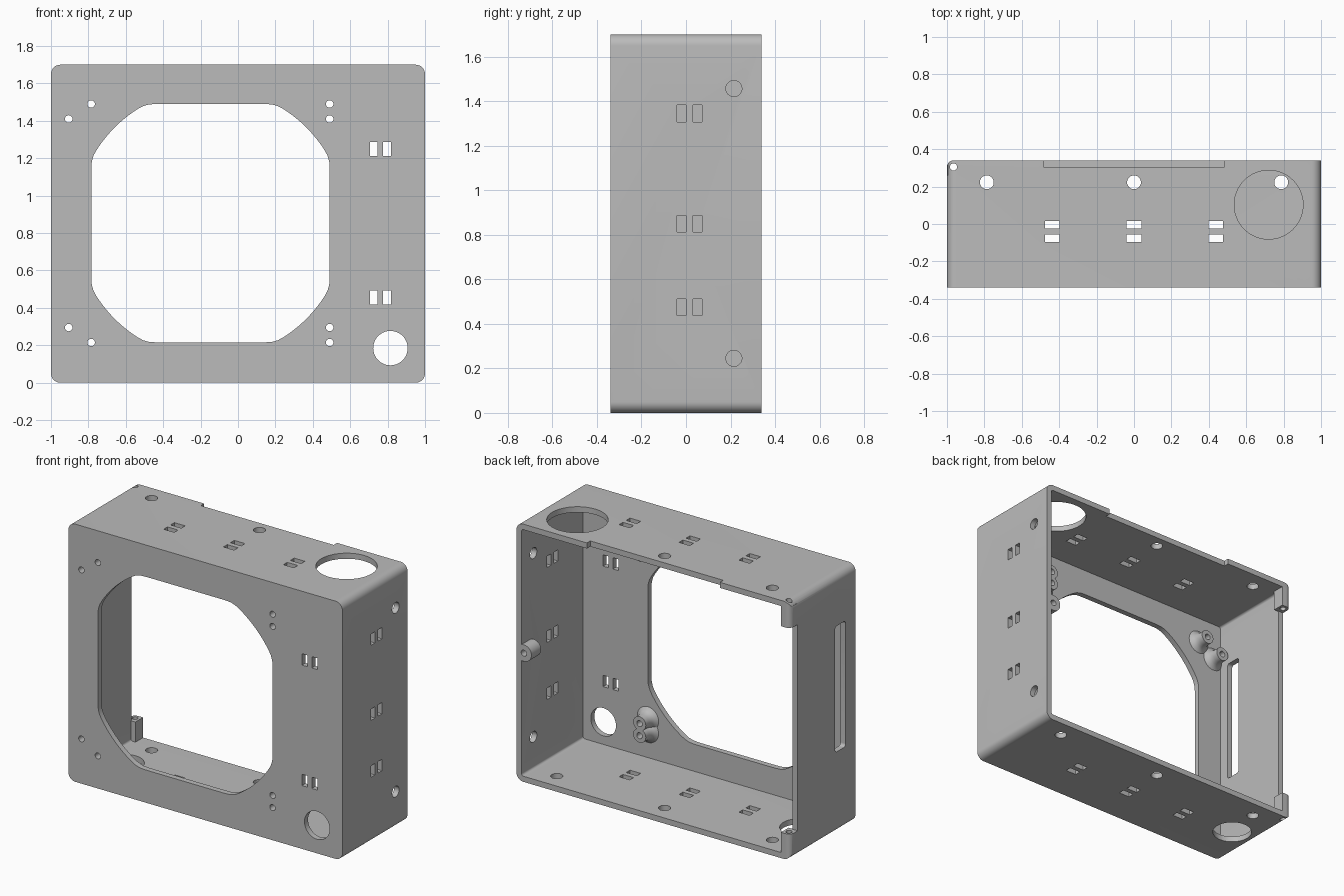
import bpy, bmesh
from math import cos, sin, pi, radians
from mathutils import Vector

cube = bpy.data.objects.get("Cube")
if cube:
    bpy.data.objects.remove(cube, do_unlink=True)

W, D, H, T = 1.0, 0.34, 1.70, 0.037   # half width, half depth, height, wall
MID = H / 2

mat = bpy.data.materials.new("light_grey_plastic")
mat.use_nodes = True
GREY = (0.5, 0.5, 0.5, 1)
mat.diffuse_color = GREY
mat.node_tree.nodes["Principled BSDF"].inputs["Base Color"].default_value = GREY


# Profiles
def circle(a, b, r, n=32):
    return [(a + r * cos(2 * pi * i / n), b + r * sin(2 * pi * i / n)) for i in range(n)]


def rect(a, b, w, h):
    return [(a - w / 2, b - h / 2), (a + w / 2, b - h / 2),
            (a + w / 2, b + h / 2), (a - w / 2, b + h / 2)]


def round_rect(a0, b0, a1, b1, r, n=8):
    pts = []
    corners = [(a1 - r, b1 - r), (a0 + r, b1 - r), (a0 + r, b0 + r), (a1 - r, b0 + r)]
    for k, (a, b) in enumerate(corners):
        for i in range(n + 1):
            t = pi / 2 * (k + i / n)
            pts.append((a + r * cos(t), b + r * sin(t)))
    return pts


def fan_opening(a, b, half, radius, n=144, p=90):
    # square softly clipped by a circle
    pts = []
    for i in range(n):
        t = 2 * pi * i / n
        s = half / max(abs(cos(t)), abs(sin(t)))
        r = (s ** -p + radius ** -p) ** (-1 / p)
        pts.append((a + r * cos(t), b + r * sin(t)))
    return pts


# Solids
PLACE = {"x": lambda a, b, t: (t, a, b),
         "y": lambda a, b, t: (a, t, b),
         "z": lambda a, b, t: (a, b, t)}


def loft(bm, axis, rings):
    place = PLACE[axis]
    loops = [[bm.verts.new(place(a, b, t)) for a, b in pts] for pts, t in rings]
    n = len(loops[0])
    for lo, hi in zip(loops, loops[1:]):
        for i in range(n):
            j = (i + 1) % n
            bm.faces.new((lo[i], lo[j], hi[j], hi[i]))
    bm.faces.new(loops[0][::-1])
    bm.faces.new(loops[-1])


def prism(bm, axis, pts, lo, hi):
    loft(bm, axis, [(pts, lo), (pts, hi)])


def finish(name, bm):
    bmesh.ops.recalc_face_normals(bm, faces=bm.faces)
    mesh = bpy.data.meshes.new(name)
    bm.to_mesh(mesh)
    bm.free()
    obj = bpy.data.objects.new(name, mesh)
    mesh.materials.append(mat)
    bpy.context.collection.objects.link(obj)
    return obj


def solid(name, axis, pts, lo, hi):
    bm = bmesh.new()
    prism(bm, axis, pts, lo, hi)
    return finish(name, bm)


def combine(target, tool, operation):
    tool.hide_render = True
    mod = target.modifiers.new("combine", "BOOLEAN")
    mod.operation, mod.object, mod.solver = operation, tool, "EXACT"
    bpy.context.view_layer.objects.active = target
    bpy.ops.object.modifier_apply(modifier=mod.name)
    bpy.data.objects.remove(tool, do_unlink=True)


# Open-backed shell
body = solid("enclosure_body", "y", round_rect(-W, 0, W, H, 0.05), -D, D)
combine(body, solid("cavity", "y", round_rect(T - W, T, W - T, H - T, 0.015), T - D, D + 0.1), "DIFFERENCE")

# Right wall stops short of the rim between the hinge posts
combine(body, solid("hinge_gap", "z", rect(-W, 0.34, 0.09, 0.15), 0.17, H - 0.17), "DIFFERENCE")
for lo, hi in ((0.03, 0.17), (H - 0.17, H - 0.03)):
    combine(body, solid("hinge_post", "z", rect(-0.964, 0.3, 0.066, 0.08), lo, hi), "UNION")

# Latch tab on the left wall
tab = solid("latch_tab", "y", circle(0.945, MID, 0.055), 0.24, D)
combine(body, tab, "UNION")

# Screw bosses with flared feet
screws = [(0.49, z) for z in (0.215, 0.295, 1.41, 1.49)]
screws += [(-0.785, 0.215), (-0.785, 1.49), (-0.905, 0.295), (-0.905, 1.41)]
for x, z in screws:
    bm = bmesh.new()
    rings = [(0.078, -0.32), (0.078, T - D), (0.06, -0.29), (0.05, -0.272), (0.046, -0.25), (0.046, -0.215)]
    loft(bm, "y", [(circle(x, z, r), y) for r, y in rings])
    combine(body, finish("screw_boss", bm), "UNION")

# Every opening, gathered in one cutter
cut = bmesh.new()
prism(cut, "y", fan_opening(-0.147, 0.853, 0.6375, 0.724), -0.4, -0.25)
prism(cut, "y", circle(0.815, 0.185, 0.092, 48), -0.4, -0.25)
for x, z in screws:
    prism(cut, "y", circle(x, z, 0.02, 20), -0.4, -0.15)
for x in (0.725, 0.797):
    for z in (0.455, 1.25):
        prism(cut, "y", rect(x, z, 0.041, 0.075), -0.4, -0.25)

# Floor and roof holes
FLOOR, ROOF = (-0.1, 0.1), (H - 0.1, H + 0.1)
for span in (FLOOR, ROOF):
    for x in (-0.437, 0, 0.437):
        for y in (-0.003, -0.076):
            prism(cut, "z", rect(x, y, 0.078, 0.04), *span)
    for x in (-0.787, 0):
        prism(cut, "z", circle(x, 0.223, 0.037), *span)
prism(cut, "z", circle(0.787, 0.223, 0.037), *FLOOR)
prism(cut, "z", circle(-0.82, -0.018, 0.122, 48), *FLOOR)
prism(cut, "z", circle(0.72, 0.103, 0.184, 64), *ROOF)
prism(cut, "z", rect(0, 0.355, 0.97, 0.1), *ROOF)

# Left wall holes, right wall long slot
for z in (0.475, 0.85, 1.345):
    for y in (-0.021, 0.052):
        prism(cut, "x", rect(y, z, 0.04, 0.075), 0.93, 1.1)
for z in (0.245, 1.457):
    prism(cut, "x", circle(0.215, z, 0.036), 0.93, 1.1)
prism(cut, "x", round_rect(-0.235, 0.535, -0.125, 1.365, 0.02), -1.1, -0.95)

# Hinge pin bore, rounded hinge corner, latch bore
prism(cut, "z", circle(-0.965, 0.305, 0.019, 20), -0.1, H + 0.1)
arc = [(-0.965 - 0.035 * cos(pi / 2 * i / 8), 0.305 + 0.035 * sin(pi / 2 * i / 8)) for i in range(9)]
prism(cut, "z", [(-1.05, 0.305)] + arc + [(-0.965, 0.4), (-1.05, 0.4)], -0.1, H + 0.1)
prism(cut, "y", circle(0.945, MID, 0.02, 20), 0.2, 0.4)
combine(body, finish("openings", cut), "DIFFERENCE")

bpy.ops.object.select_all(action="DESELECT")
body.select_set(True)
bpy.context.view_layer.objects.active = body
bpy.ops.object.shade_smooth_by_angle(angle=radians(30))
